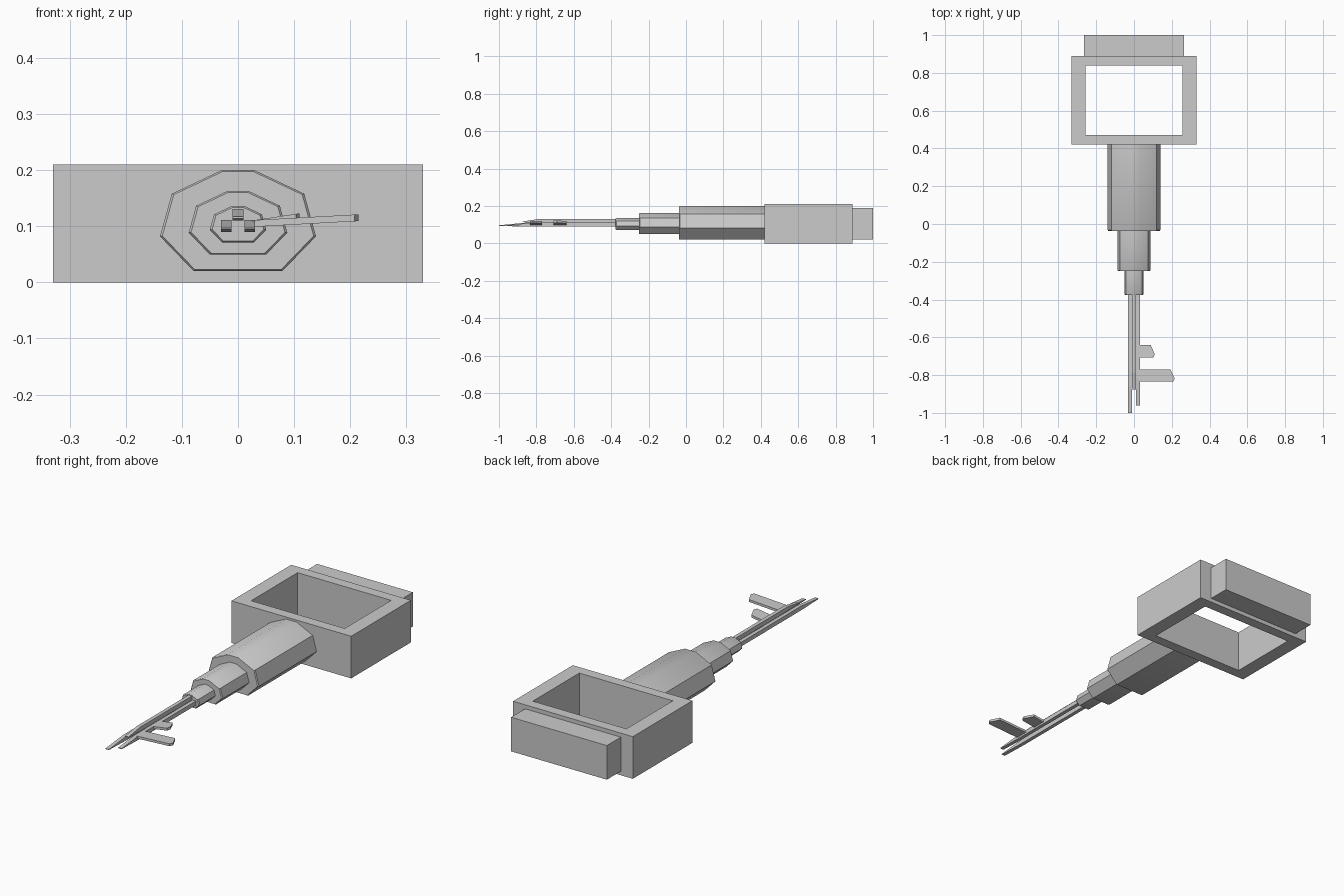
import bpy, bmesh

if "Cube" in bpy.data.objects:
    bpy.data.objects.remove(bpy.data.objects["Cube"])


def make(name, verts, faces, smooth=False):
    me = bpy.data.meshes.new(name)
    me.from_pydata(verts, [], faces)
    bm = bmesh.new()
    bm.from_mesh(me)
    bmesh.ops.recalc_face_normals(bm, faces=bm.faces)
    bm.to_mesh(me)
    bm.free()
    ob = bpy.data.objects.new(name, me)
    bpy.context.collection.objects.link(ob)
    if smooth:
        bpy.ops.object.select_all(action='DESELECT')
        ob.select_set(True)
        bpy.context.view_layer.objects.active = ob
        bpy.ops.object.shade_smooth_by_angle(angle=0.6)
    return ob


def loft(name, rings, closed=False, smooth=False):
    """Skin rings of equal size; cap the ends, or join last to first."""
    n, m = len(rings[0]), len(rings)
    verts = [p for r in rings for p in r]
    faces = [(k * n + i, k * n + (i + 1) % n,
              (k + 1) % m * n + (i + 1) % n, (k + 1) % m * n + i)
             for k in range(m if closed else m - 1) for i in range(n)]
    if not closed:
        faces += [tuple(range(n)), tuple(range((m - 1) * n, m * n))]
    return make(name, verts, faces, smooth)


def rect(x, y0, y1, z):
    return [(-x, y0, z), (x, y0, z), (x, y1, z), (-x, y1, z)]


# Handle: open rectangular frame and end block
loft("handle_frame", [rect(0.33, 0.42, 0.89, 0), rect(0.33, 0.42, 0.89, 0.21),
                      rect(0.258, 0.472, 0.838, 0.21), rect(0.258, 0.472, 0.838, 0)],
     closed=True)
loft("end_block", [rect(0.264, 0.89, 1.0, 0.02), rect(0.264, 0.89, 1.0, 0.19)])

# Stepped shaft: eight-sided sections with a slightly eased front rim
half = [(0.029, 0.095), (0.118, 0.053), (0.139, -0.023), (0.079, -0.085)]
profile = half + [(-x, z) for x, z in reversed(half)]


def shaft(name, scale, zc, y0, y1):
    def ring(y, inset):
        s = scale - inset
        return [(x * s, y, zc + z * s) for x, z in profile]
    loft(name, [ring(y1, 0), ring(y0 + 0.005, 0), ring(y0, 0.03)], smooth=True)


shaft("shaft_large", 1.0, 0.105, -0.038, 0.42)
shaft("shaft_middle", 0.632, 0.103, -0.25, -0.035)
shaft("shaft_small", 0.362, 0.102, -0.376, -0.245)

# Three thin rods with wedge tips sloping down to the front
for name, x, z0, tip, slope in [("rod_left", -0.021, 0.09, -1.0, 0.14),
                                ("rod_right", 0.021, 0.09, -0.96, 0.14),
                                ("rod_centre", 0.0, 0.11, -0.875, 0.09)]:
    w, z1 = 0.0095, z0 + 0.021
    side = [(-0.37, z0), (-0.37, z1), (tip + slope, z1),
            (tip, z0 + 0.007), (tip, z0 + 0.004), (tip + slope, z0)]
    loft(name, [[(x + s, y, z) for y, z in side] for s in (-w, w)])

# Key teeth: chamfered plates rising slightly outwards
for name, yb, yt, xe, cut, rise in [("tooth_short", -0.708, -0.64, 0.11, 0.05, 0.15),
                                    ("tooth_long", -0.835, -0.77, 0.215, 0.048, 0.055)]:
    plan = [(0.025, yb), (xe - 0.007, yb), (xe, yt - cut),
            (xe - 0.022, yt), (0.025, yt)]
    loft(name, [[(x, y, z + (x - 0.03) * rise) for x, y in plan]
                for z in (0.099, 0.111)])
